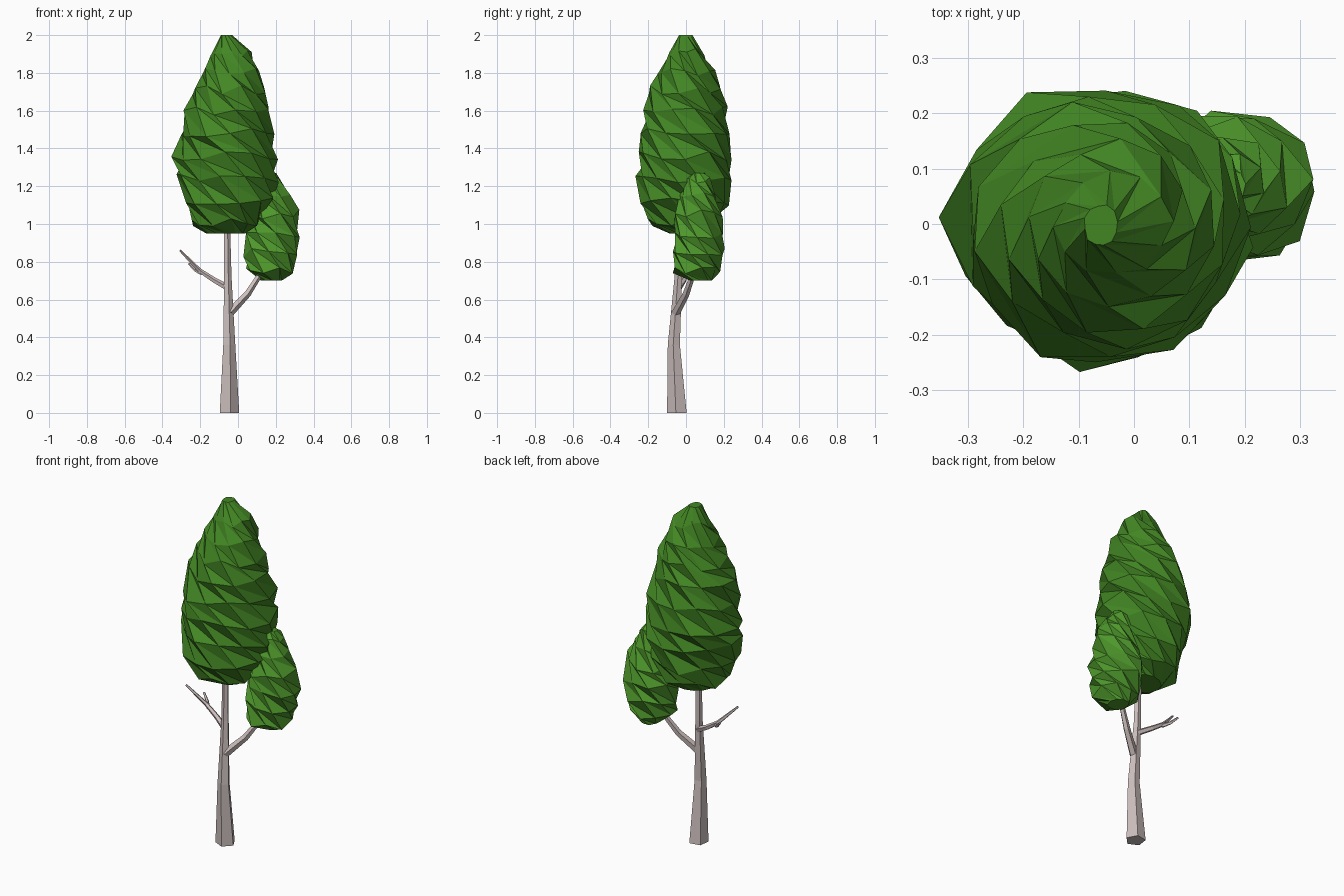
import bpy, bmesh, math, random
from mathutils import Vector

if "Cube" in bpy.data.objects:
    bpy.data.objects.remove(bpy.data.objects["Cube"])


def material(name, rgb):
    m = bpy.data.materials.new(name)
    m.diffuse_color = (*rgb, 1)
    m.use_nodes = True
    m.node_tree.nodes["Principled BSDF"].inputs["Base Color"].default_value = m.diffuse_color
    return m


BARK = material("bark", (0.60, 0.52, 0.51))
LEAF = material("leaf", (0.055, 0.24, 0.017))
LEAF_LIGHT = material("leaf_light", (0.075, 0.31, 0.024))


def loft(name, rings, mat, tri=False):
    """Skin equal-sized rings of points and close both ends."""
    bm = bmesh.new()
    loops = [[bm.verts.new(p) for p in ring] for ring in rings]
    n = len(loops[0])
    for a, b in zip(loops, loops[1:]):
        for i in range(n):
            j = (i + 1) % n
            if tri:
                bm.faces.new((a[i], a[j], b[i]))
                bm.faces.new((a[j], b[j], b[i]))
            else:
                bm.faces.new((a[i], a[j], b[j], b[i]))
    for loop in (loops[0], loops[-1]):
        f = bm.faces.new(loop)
        if tri:
            bmesh.ops.poke(bm, faces=[f])
    bmesh.ops.recalc_face_normals(bm, faces=bm.faces)
    me = bpy.data.meshes.new(name)
    bm.to_mesh(me)
    bm.free()
    ob = bpy.data.objects.new(name, me)
    ob.data.materials.append(mat)
    bpy.context.collection.objects.link(ob)


def limb(name, path, sides=5, phase=-80, level=False):
    """Tapered faceted limb along (x, y, z, radius) stations."""
    pts = [Vector(p[:3]) for p in path]
    rings = []
    for k, p in enumerate(pts):
        d = pts[min(k + 1, len(pts) - 1)] - pts[max(k - 1, 0)]
        if level:
            d = Vector((0, 0, 1))
        u = Vector((0, 1, 0)).cross(d).normalized()
        v = d.normalized().cross(u)
        ring = []
        for i in range(sides):
            a = math.radians(phase) + math.tau * i / sides
            ring.append(p + path[k][3] * (u * math.cos(a) + v * math.sin(a)))
        rings.append(ring)
    loft(name, rings, BARK)


def crown(name, rows, sides, twist, jitter, seed, mat):
    """Twisted, slightly irregular foliage from (z, x0, x1, y0, y1) rows."""
    rng = random.Random(seed)
    rings = []
    for k, (z, x0, x1, y0, y1) in enumerate(rows):
        ring = []
        inner = 0 < k < len(rows) - 1
        for i in range(sides):
            a = math.tau * i / sides - math.radians(twist) * k
            s = 1.015 + rng.uniform(-jitter, jitter)
            dz = rng.uniform(-0.025, 0.025) if inner else 0
            ring.append(((x0 + x1) / 2 + s * (x1 - x0) / 2 * math.cos(a),
                         (y0 + y1) / 2 + s * (y1 - y0) / 2 * math.sin(a),
                         z + dz))
        rings.append(ring)
    loft(name, rings, mat, tri=True)


# Trunk and branches
limb("trunk", [(-0.048, -0.046, 0, 0.055), (-0.048, -0.063, 0.36, 0.034),
               (-0.055, -0.04, 0.72, 0.021), (-0.06, -0.03, 1.15, 0.014)],
     level=True)
limb("right_branch", [(-0.045, -0.055, 0.53, 0.024), (0.05, 0.0, 0.63, 0.019),
                      (0.14, 0.05, 0.77, 0.013)])
limb("left_branch", [(-0.05, -0.04, 0.66, 0.018), (-0.13, -0.01, 0.705, 0.015),
                     (-0.205, 0.0, 0.755, 0.012), (-0.307, -0.045, 0.86, 0.006)])
limb("left_twig", [(-0.195, 0.0, 0.74, 0.011), (-0.225, 0.035, 0.755, 0.009),
                   (-0.26, 0.055, 0.79, 0.006)])

# Large crown
crown("main_crown", [
    (0.95, -0.16, 0.04, -0.09, 0.10),
    (1.01, -0.24, 0.12, -0.19, 0.17),
    (1.12, -0.28, 0.18, -0.24, 0.22),
    (1.24, -0.31, 0.20, -0.25, 0.25),
    (1.36, -0.33, 0.21, -0.25, 0.255),
    (1.48, -0.305, 0.18, -0.255, 0.245),
    (1.60, -0.28, 0.155, -0.215, 0.21),
    (1.71, -0.23, 0.135, -0.185, 0.18),
    (1.81, -0.18, 0.11, -0.14, 0.145),
    (1.91, -0.14, 0.065, -0.09, 0.09),
    (2.00, -0.09, -0.03, -0.04, 0.035)], 12, 23, 0.075, 4, LEAF)

# Small side crown
crown("side_crown", [
    (0.70, 0.12, 0.23, 0.02, 0.14),
    (0.76, 0.05, 0.30, -0.07, 0.185),
    (0.85, 0.03, 0.325, -0.075, 0.20),
    (0.95, 0.03, 0.335, -0.065, 0.20),
    (1.05, 0.05, 0.315, -0.06, 0.185),
    (1.15, 0.08, 0.275, -0.03, 0.16),
    (1.23, 0.11, 0.235, 0.0, 0.13),
    (1.27, 0.15, 0.20, 0.04, 0.10)], 9, 28, 0.07, 9, LEAF_LIGHT)
